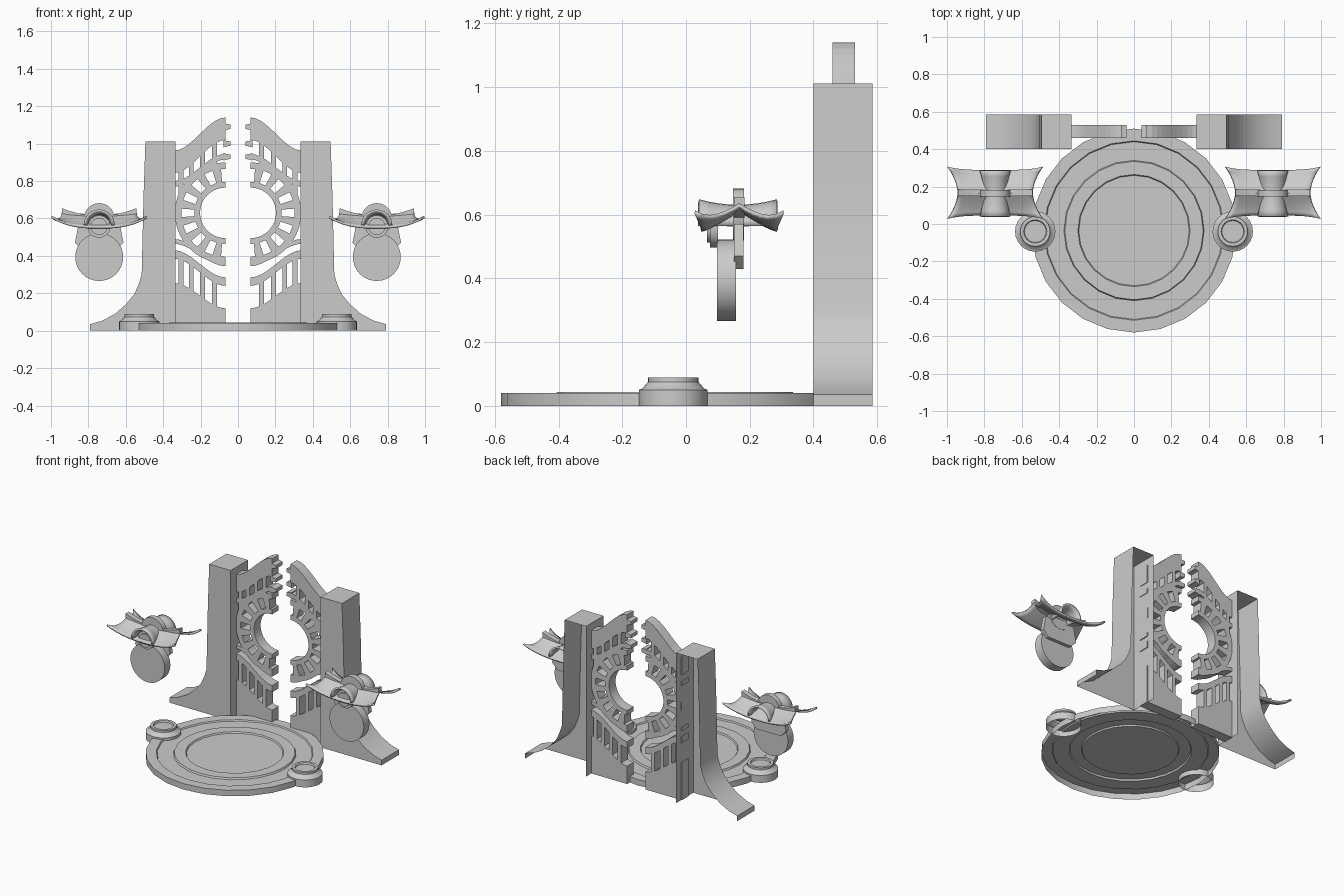
import bpy, bmesh, math
from math import sin, cos, pi

cube = bpy.data.objects.get("Cube")
if cube:
    bpy.data.objects.remove(cube, do_unlink=True)

stone = bpy.data.materials.new("grey stone")
stone.use_nodes = True
GREY = (0.6, 0.6, 0.6, 1)
stone.diffuse_color = GREY
stone.node_tree.nodes["Principled BSDF"].inputs["Base Color"].default_value = GREY


def finish(name, bm, smooth=False):
    bmesh.ops.recalc_face_normals(bm, faces=bm.faces)
    me = bpy.data.meshes.new(name)
    bm.to_mesh(me)
    bm.free()
    me.materials.append(stone)
    ob = bpy.data.objects.new(name, me)
    bpy.context.collection.objects.link(ob)
    if smooth:
        bpy.ops.object.select_all(action='DESELECT')
        ob.select_set(True)
        bpy.context.view_layer.objects.active = ob
        bpy.ops.object.shade_smooth_by_angle(angle=math.radians(32))
    return ob


def add_prism(bm, outline, y0, y1, back=True, skip=()):
    """Extrude an x-z outline along y; skip lists open side walls."""
    f = [bm.verts.new((x, y0, z)) for x, z in outline]
    b = [bm.verts.new((x, y1, z)) for x, z in outline]
    bm.faces.new(f)
    if back:
        bm.faces.new(b[::-1])
    n = len(f)
    for i in range(n):
        if i not in skip:
            j = (i + 1) % n
            bm.faces.new((f[i], f[j], b[j], b[i]))


def lathe(name, profile, centre, sides):
    """Spin an r-z profile about a vertical axis, leaving the underside open."""
    bm = bmesh.new()
    cx, cy = centre
    rings = []
    for r, z in profile:
        rings.append([bm.verts.new((cx + r * cos(2 * pi * k / sides),
                                    cy + r * sin(2 * pi * k / sides), z))
                      for k in range(sides)])
    for a, b in zip(rings, rings[1:]):
        for k in range(sides):
            j = (k + 1) % sides
            bm.faces.new((a[k], a[j], b[j], b[k]))
    bm.faces.new(rings[-1])
    return finish(name, bm, True)


def arc(cx, cz, r, a0, a1, n):
    return [(cx + r * cos(a0 + (a1 - a0) * i / n),
             cz + r * sin(a0 + (a1 - a0) * i / n)) for i in range(n + 1)]


# Round dais and two small pedestals
lathe("dais", [(.545, 0), (.545, .04), (.48, .04), (.475, .032), (.375, .032),
               (.37, .043), (.30, .043), (.295, .034)], (0, -.035), 24)
for side, label in ((1, "left"), (-1, "right")):
    lathe(label + "_pedestal",
          [(.108, 0), (.108, .05), (.097, .054), (.08, .074), (.08, .088),
           (.062, .088), (.058, .078)], (side * .528, -.04), 24)

# Gate leaf layout
IN, OUT, EYE = .068, .34, .63


def ease(x, z_in, z_out):
    t = min(1, max(0, (x - IN) / (OUT - IN)))
    return z_in + (z_out - z_in) * t * t * (3 - 2 * t)


def band(z_in, z_out, thick, n=10):
    xs = [IN + (OUT - IN) * i / n for i in range(n + 1)]
    top = [(x, ease(x, z_in, z_out)) for x in xs]
    return top + [(x, z - thick) for x, z in reversed(top)]


def box(x0, x1, z0, z1):
    return [(x0, z0), (x1, z0), (x1, z1), (x0, z1)]


def half_ring(r0, r1):
    h = pi / 2
    return arc(IN, EYE, r1, -h, h, 20) + arc(IN, EYE, r0, h, -h, 20)


def ring_z(x, r, sign):
    return EYE + sign * math.sqrt(max(0, r * r - (x - IN) ** 2))


def leaf_parts():
    parts = {}
    parts["gate_rings"] = [half_ring(.135, .166), half_ring(.235, .27)]
    # Tapered spokes between the two rings
    spokes = []
    for k in range(8):
        a = -pi / 2 + (k + .5) * pi / 8
        spokes.append([(IN + r * cos(a + d), EYE + r * sin(a + d))
                       for r, d in ((.16, -.09), (.24, -.1), (.24, .1), (.16, .09))])
    parts["gate_spokes"] = spokes
    # Sweeping rails
    parts["gate_top_rail"] = [band(1.14, .963, .12)]
    parts["gate_upper_rail"] = [band(.945, .80, .03)]
    parts["gate_middle_rail"] = [band(.37, .49, .025)]
    parts["gate_lower_rail"] = [band(.285, .43, .045)]
    # Solid foot panel with a swept top
    xs = [IN + (OUT - IN) * i / 10 for i in range(11)]
    parts["gate_foot_panel"] = [[(IN, .0), (OUT, .0)] +
                                [(x, ease(x, .12, .255)) for x in reversed(xs)]]
    # Upright bars above and below the eye
    bars = []
    for x in (.125, .19, .25, .305):
        bars.append(box(x - .013, x + .013, ring_z(x, .255, 1), ease(x, 1.14, .963) - .1))
        bars.append(box(x - .013, x + .013, ease(x, .12, .255) - .01, ease(x, .285, .43) - .02))
    parts["gate_bars"] = bars
    # Interlocking teeth on the meeting edge
    parts["gate_teeth"] = [[(IN + .01, z - .02), (IN + .01, z + .02), (IN - .012, z + .014),
                            (IN - .028, z + .012), (IN - .028, z - .012), (IN - .012, z - .014)]
                           for z in (1.09, 1.0, .93)]
    return parts


# Pillar outline: flared outer foot, straight inner wall
PILLAR = [(.335, 0), (.335, 1.012), (.495, 1.012), (.505, .72), (.515, .30),
          (.53, .25), (.555, .195), (.60, .14), (.66, .088), (.73, .052),
          (.79, .035), (.79, 0)]

for side, label in ((1, "left"), (-1, "right")):
    bm = bmesh.new()
    add_prism(bm, [(side * x, z) for x, z in PILLAR], .40, .585, False,
              (len(PILLAR) - 1,))
    finish(label + "_pillar", bm, True)
    for part, outlines in leaf_parts().items():
        bm = bmesh.new()
        for outline in outlines:
            add_prism(bm, [(side * x, z) for x, z in outline], .46, .53)
        finish(label + "_" + part, bm)

# Hovering roofed gongs
CX, CY = .742, .167


def roof_point(u, v):
    au, av = abs(u), abs(v)
    x = u * (.2 + .052 * av ** 2)
    y = v * (.122 + .017 * au ** 4)
    z = .557 + .066 * (1 - av) ** 1.25 + .045 * au ** 3 * av ** 3 + .012 * au ** 2
    return x, y, z


def roof(name, cx):
    bm = bmesh.new()
    nu, nv = 16, 12
    grid = [[bm.verts.new((cx + p[0], CY + p[1], p[2])) for p in
             (roof_point(2 * i / nu - 1, 2 * j / nv - 1) for j in range(nv + 1))]
            for i in range(nu + 1)]
    for i in range(nu):
        for j in range(nv):
            bm.faces.new((grid[i][j], grid[i + 1][j], grid[i + 1][j + 1], grid[i][j + 1]))
    ob = finish(name, bm, True)
    mod = ob.modifiers.new("thickness", 'SOLIDIFY')
    mod.thickness = .012


def vault(name, cx):
    """Cross vault that sags towards its middle."""
    bm = bmesh.new()
    rows = []
    for i in range(9):
        t = i / 4 - 1
        r = .066 + .017 * t * t
        rows.append([bm.verts.new((x, CY - .004 + .122 * t, z))
                     for x, z in arc(cx, .565, r, 0, pi, 12)])
    for a, b in zip(rows, rows[1:]):
        for k in range(12):
            bm.faces.new((a[k], a[k + 1], b[k + 1], b[k]))
    ob = finish(name, bm, True)
    ob.modifiers.new("thickness", 'SOLIDIFY').thickness = .012


def solid(name, outline, y0, y1, smooth=False):
    bm = bmesh.new()
    add_prism(bm, outline, y0, y1)
    finish(name, bm, smooth)


def disc(name, cx, cz, r, y0, y1):
    solid(name, arc(cx, cz, r, 0, 2 * pi * 31 / 32, 31), y0, y1, True)


for side, label in ((1, "left"), (-1, "right")):
    cx = side * CX
    roof(label + "_gong_roof", cx)
    vault(label + "_roof_vault", cx)
    disc(label + "_vault_rib", cx, .60, .082, .148, .182)
    xs = [-.2 + .04 * i for i in range(11)]
    ridge = [(cx + x, .615 + x * x) for x in xs]
    solid(label + "_roof_ridge", ridge + [(x, z - .03) for x, z in reversed(ridge)],
          .15, .184)
    disc(label + "_front_boss", cx, .557, .06, .075, .10)
    disc(label + "_boss_button", cx, .557, .045, .066, .08)
    disc(label + "_gong", cx, .394, .128, .097, .157)
    solid(label + "_gong_bracket",
          [(cx + x, z) for x, z in ((-.09, .43), (.09, .43), (.13, .47), (.11, .57),
                                    (-.11, .57), (-.13, .47))], .15, .18)
